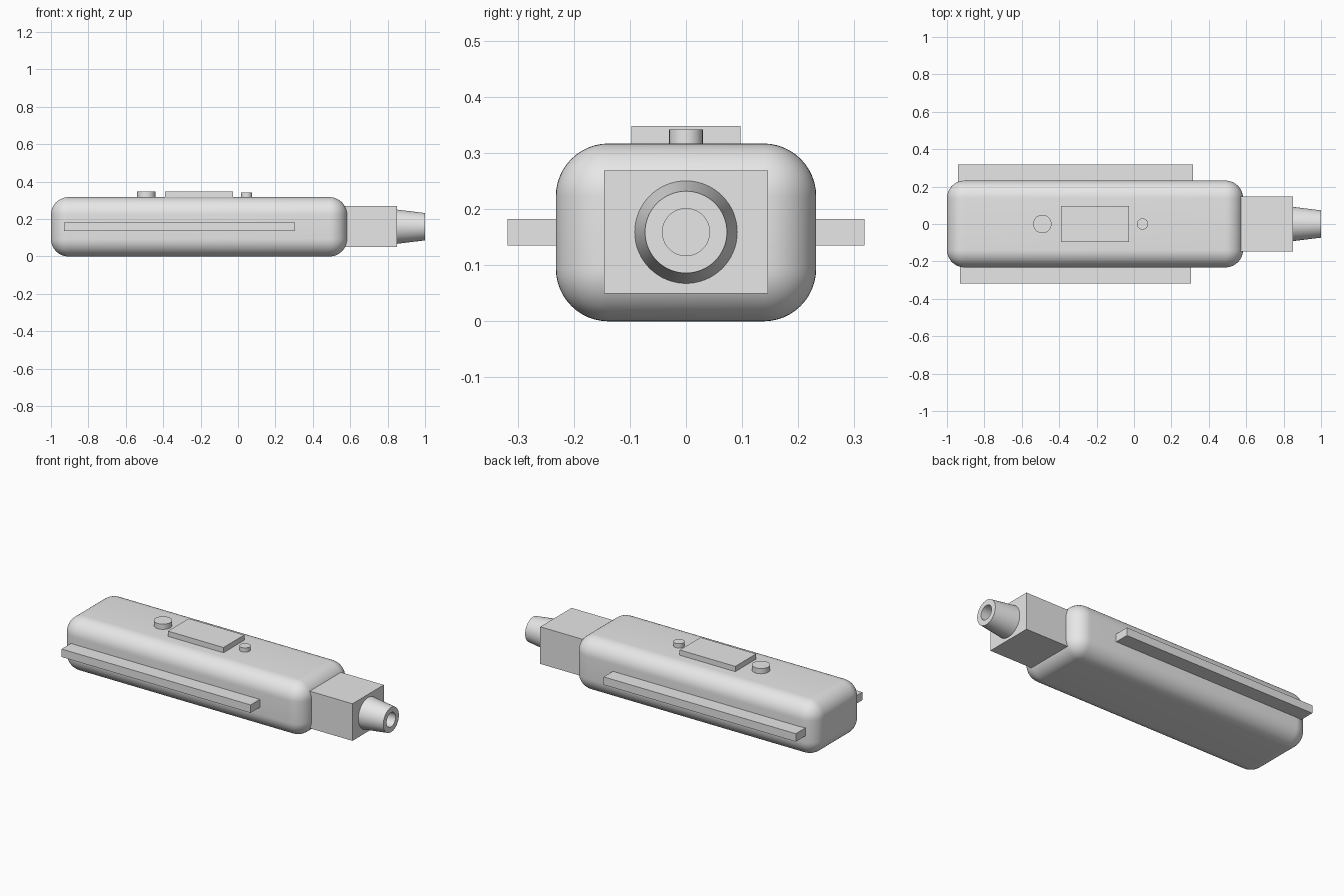
import bpy
import bmesh
import math
from mathutils import Vector, Matrix

default = bpy.data.objects.get("Cube")
if default:
    bpy.data.objects.remove(default, do_unlink=True)

grey = bpy.data.materials.new("light grey")
grey.use_nodes = True
color = (0.8, 0.8, 0.8, 1)
grey.diffuse_color = color
grey.node_tree.nodes["Principled BSDF"].inputs["Base Color"].default_value = color


def finish(name, bm, smooth=False):
    """Turn a bmesh into a named object, optionally smooth with sharp edges."""
    bmesh.ops.recalc_face_normals(bm, faces=bm.faces)
    mesh = bpy.data.meshes.new(name)
    bm.to_mesh(mesh)
    bm.free()
    mesh.materials.append(grey)
    obj = bpy.data.objects.new(name, mesh)
    bpy.context.collection.objects.link(obj)
    if smooth:
        bpy.ops.object.select_all(action="DESELECT")
        obj.select_set(True)
        bpy.context.view_layer.objects.active = obj
        bpy.ops.object.shade_smooth_by_angle(angle=math.radians(30))
    return obj


def box(name, low, high, radius=0):
    """Box between two corners, with optional rounded edges."""
    low, high = Vector(low), Vector(high)
    bm = bmesh.new()
    bmesh.ops.create_cube(bm, size=1)
    bmesh.ops.scale(bm, vec=high - low, verts=bm.verts)
    bmesh.ops.translate(bm, vec=(low + high) / 2, verts=bm.verts)
    if radius:
        bmesh.ops.bevel(bm, geom=bm.edges[:], offset=radius, segments=12,
                        profile=0.5, affect="EDGES")
    return finish(name, bm, smooth=radius > 0)


def knob(name, x, radius, bottom, top):
    """Upright round button on the centre line."""
    bm = bmesh.new()
    place = Matrix.Translation((x, 0, (bottom + top) / 2))
    bmesh.ops.create_cone(bm, cap_ends=True, segments=48, radius1=radius,
                          radius2=radius, depth=top - bottom, matrix=place)
    return finish(name, bm, smooth=True)


def lathe_x(name, profile, height):
    """Closed (x, radius) profile turned around a lengthwise axis."""
    bm = bmesh.new()
    verts = [bm.verts.new((x, 0, height + r)) for x, r in profile]
    edges = [bm.edges.new((v, verts[i - 1])) for i, v in enumerate(verts)]
    bmesh.ops.spin(bm, geom=verts + edges, cent=(0, 0, height), axis=(1, 0, 0),
                   angle=math.tau, steps=64, use_merge=True)
    bmesh.ops.remove_doubles(bm, verts=bm.verts, dist=0.0001)
    return finish(name, bm, smooth=True)


# Rounded main housing
box("body", (-1, -0.232, 0), (0.583, 0.232, 0.317), radius=0.094)

# Square end block and hollow tapered nozzle
box("end_block", (0.45, -0.146, 0.05), (0.85, 0.146, 0.269))
lathe_x("nozzle", [(0.845, 0.092), (1, 0.073), (1, 0.042), (0.845, 0.042)], 0.159)

# Side rails, the rear one slightly longer
for name, side, start, end in (("front_rail", -1, -0.93, 0.305),
                               ("back_rail", 1, -0.94, 0.315)):
    near, far = sorted((side * 0.21, side * 0.318))
    box(name, (start, near, 0.135), (end, far, 0.182))

# Top panel and the buttons either side of it
box("top_panel", (-0.39, -0.097, 0.30), (-0.027, 0.097, 0.348))
knob("large_button", -0.49, 0.049, 0.30, 0.348)
knob("small_button", 0.046, 0.03, 0.30, 0.342)
